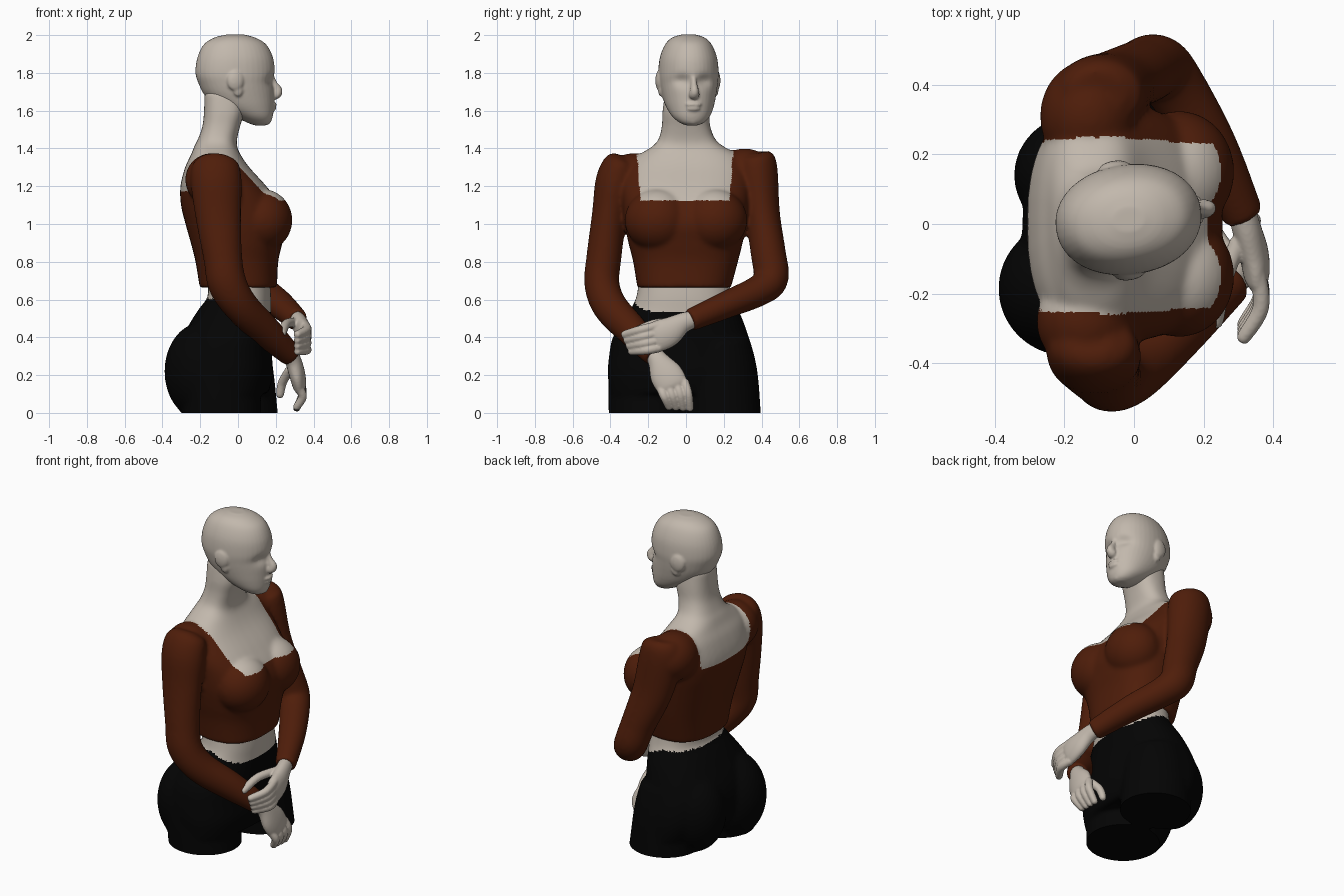
import bpy, bmesh, math
from mathutils import Vector, Matrix


def material(name, rgb):
    m = bpy.data.materials.new(name)
    m.diffuse_color = (*rgb, 1)
    return m


SKIN = material("pale_skin", (0.54, 0.48, 0.415))
BROWN = material("rust_brown_cloth", (0.078, 0.0125, 0.003))
BLACK = material("black_cloth", (0.0012, 0.0012, 0.0012))


def spline(rows, n=6):
    """Catmull-Rom interpolation of rows of numbers."""
    out = []
    for i in range(len(rows) - 1):
        a, b = rows[max(i - 1, 0)], rows[i]
        c, d = rows[i + 1], rows[min(i + 2, len(rows) - 1)]
        for k in range(n):
            t = k / n
            out.append([0.5 * (2 * q + (r - p) * t + (2 * p - 5 * q + 4 * r - s) * t * t
                               + (3 * q - p - 3 * r + s) * t ** 3)
                        for p, q, r, s in zip(a, b, c, d)])
    return out + [list(rows[-1])]


def loft(bm, rings, power=2.0, seg=40):
    """Skin a list of (centre, u axis, v axis) superellipse rings."""
    def bend(w):
        return math.copysign(abs(w) ** (2 / power), w)
    loops = []
    for c, u, v in rings:
        loops.append([bm.verts.new(c + u * bend(math.cos(a)) + v * bend(math.sin(a)))
                      for a in (2 * math.pi * k / seg for k in range(seg))])
    for p, q in zip(loops, loops[1:]):
        for k in range(seg):
            j = (k + 1) % seg
            bm.faces.new((p[k], p[j], q[j], q[k]))
    bm.faces.new(loops[0][::-1])
    bm.faces.new(loops[-1])


def stack(bm, rows, power=2.0):
    """Horizontal sections: z, x min, x max, y min, y max."""
    loft(bm, [(Vector(((a + b) / 2, (c + d) / 2, z)), Vector(((b - a) / 2, 0, 0)),
               Vector((0, (d - c) / 2, 0))) for z, a, b, c, d in spline(rows)], power)


def tube(bm, rows, seg=28):
    """Limb along a path: x, y, z, radius towards x, radius across."""
    pts = spline(rows)
    rings = []
    for i, p in enumerate(pts):
        t = (Vector(pts[min(i + 1, len(pts) - 1)][:3]) - Vector(pts[max(i - 1, 0)][:3])).normalized()
        u = (Vector((1, 0, 0)) - t * t.x).normalized()
        rings.append((Vector(p[:3]), u * p[3], t.cross(u) * p[4]))
    loft(bm, rings, 2.0, seg)


def finger(bm, a, b, c, r):
    end = Vector(c) + (Vector(c) - Vector(b)).normalized() * r * 0.7
    tube(bm, [(*a, r, r), (*b, r, r), (*c, r * 0.85, r * 0.85), (*end, r * 0.3, r * 0.3)], 14)


def ball(bm, centre, size):
    bmesh.ops.create_uvsphere(bm, u_segments=32, v_segments=20, radius=1,
                              matrix=Matrix.Translation(centre) @ Matrix.Diagonal((*size, 1)))


def finish(name, bm, voxel, smooth, mats, rule=None, floor=False):
    """Fuse the overlapping pieces, smooth them, colour faces by rule."""
    bmesh.ops.recalc_face_normals(bm, faces=bm.faces)
    me = bpy.data.meshes.new(name)
    bm.to_mesh(me)
    bm.free()
    ob = bpy.data.objects.new(name, me)
    bpy.context.collection.objects.link(ob)
    bpy.ops.object.select_all(action='DESELECT')
    ob.select_set(True)
    bpy.context.view_layer.objects.active = ob
    m = ob.modifiers.new("fuse", 'REMESH')
    m.mode, m.voxel_size = 'VOXEL', voxel
    s = ob.modifiers.new("soften", 'SMOOTH')
    s.factor, s.iterations = 0.5, smooth
    bpy.ops.object.modifier_apply(modifier="fuse")
    bpy.ops.object.modifier_apply(modifier="soften")
    me = ob.data
    me.materials.clear()
    for mat in mats:
        me.materials.append(mat)
    if floor:
        for v in me.vertices:
            v.co.z = max(v.co.z, 0)
    for p in me.polygons:
        p.material_index = rule(p.center) if rule else 0
    bpy.ops.object.shade_smooth_by_angle(angle=math.radians(50))
    return ob


# Upper body: chest, neck and sleeves, with a square neckline front and back
bm = bmesh.new()
stack(bm, [(0.663, -0.203, 0.207, -0.258, 0.238), (0.8, -0.225, 0.213, -0.28, 0.275),
           (0.9, -0.25, 0.235, -0.305, 0.3), (1.0, -0.278, 0.255, -0.325, 0.322),
           (1.1, -0.302, 0.225, -0.337, 0.337), (1.2, -0.305, 0.15, -0.345, 0.345),
           (1.3, -0.28, 0.06, -0.315, 0.33), (1.365, -0.25, 0.015, -0.25, 0.28),
           (1.41, -0.232, -0.005, -0.18, 0.2), (1.45, -0.212, -0.005, -0.145, 0.155),
           (1.52, -0.188, 0.012, -0.128, 0.128), (1.6, -0.18, 0.035, -0.124, 0.122),
           (1.7, -0.178, 0.03, -0.11, 0.11)], 2.5)
for y in (-0.15, 0.15):
    ball(bm, (0.13, y, 1.02), (0.158, 0.175, 0.165))
ball(bm, (-.14, -.28, 1.235), (.14, .14, .14))
ball(bm, (-.13, .31, 1.255), (.14, .16, .145))
tube(bm, [(-.12, -.33, 1.355, .06, .05), (-.12, -.345, 1.32, .12, .09), (-.115, -.375, 1.22, .135, .105),
          (-.105, -.405, 1.05, .122, .093), (-.08, -.435, .82, .103, .093), (-.055, -.445, .68, .103, .093),
          (.02, -.40, .56, .092, .092), (.15, -.28, .43, .083, .083), (.285, -.165, .3, .06, .06)])
tube(bm, [(-.1, .37, 1.375, .08, .07), (-.1, .375, 1.34, .12, .1), (-.09, .38, 1.25, .132, .108),
          (-.05, .405, 1.05, .122, .093), (.02, .435, .85, .103, .093), (.065, .45, .715, .098, .093),
          (.12, .39, .65, .088, .083), (.22, .22, .575, .078, .073), (.315, .02, .49, .06, .06)])


def neckline(c):
    low = 1.125 if c.x > -0.1 else 1.17
    return int(c.z > low and abs(c.y + 0.005) < 0.235 + 0.08 * (c.z - low))


finish("cropped_top", bm, 0.0095, 18, [BROWN, SKIN], neckline)

# Lower body: bare waist, hips, buttocks and cut-off thighs
bm = bmesh.new()
stack(bm, [(0.74, -.165, .165, -.245, .225), (0.62, -.16, .175, -.262, .242), (0.56, -.2, .175, -.288, .268),
           (0.5, -.24, .175, -.328, .298), (0.4, -.295, .175, -.388, .333), (0.3, -.32, .18, -.408, .362),
           (0.2, -.31, .185, -.415, .378), (0.1, -.25, .16, -.4, .38)], 2.25)
tube(bm, [(-.1, -.19, .36, .19, .19), (-.095, -.2, .2, .21, .21), (-.085, -.203, -.06, .21, .206)])
tube(bm, [(-.02, .16, .36, .18, .18), (-.01, .185, .2, .2, .195), (.01, .2, -.06, .206, .2)])
ball(bm, (-.19, -.185, .22), (.2, .195, .26))
ball(bm, (-.15, .14, .23), (.195, .18, .25))
finish("waist_and_trousers", bm, 0.011, 16, [BLACK, SKIN],
       lambda c: int(c.z > 0.605 - 0.07 * min(max(c.x / 0.15, 0), 1)), floor=True)

# Head: skull and jaw sections, dented eye sockets, then nose, lips and ears
bm = bmesh.new()
stack(bm, [(z, a, b, -w, w) for z, a, b, w in (
    (2.003, -.06, .03, .035), (1.987, -.125, .09, .085), (1.95, -.182, .15, .122), (1.88, -.216, .186, .15),
    (1.8, -.226, .195, .158), (1.74, -.208, .188, .153), (1.68, -.176, .19, .142), (1.62, -.11, .19, .125),
    (1.57, -.02, .185, .1), (1.537, .05, .172, .065), (1.522, .09, .15, .03))], 2.1)
for v in bm.verts:
    if v.co.x > 0.03:
        d = ((abs(v.co.y) - 0.06) / 0.042) ** 2 + ((v.co.z - 1.76) / 0.03) ** 2
        v.co.x -= 0.022 * math.exp(-d)
tube(bm, [(.18, 0, 1.785, .012, .014), (.192, 0, 1.745, .018, .016), (.208, 0, 1.705, .03, .024),
          (.2, 0, 1.68, .024, .028), (.185, 0, 1.665, .01, .015)], 16)
ball(bm, (.186, 0, 1.633), (.02, .042, .012))
ball(bm, (.184, 0, 1.61), (.02, .036, .012))
ball(bm, (.15, 0, 1.55), (.028, .035, .026))
for s in (-1, 1):
    ball(bm, (-.035, s * .153, 1.76), (.045, .02, .055))
    ball(bm, (-.02, s * .147, 1.71), (.026, .014, .035))
bmesh.ops.rotate(bm, cent=(0, 0, 0), matrix=Matrix.Rotation(math.radians(8), 3, 'Z'), verts=bm.verts)
bmesh.ops.translate(bm, vec=(0, .015, 0), verts=bm.verts)
finish("head", bm, 0.007, 4, [SKIN])

# Upper hand, resting across the other wrist
bm = bmesh.new()
tube(bm, [(.305, .05, .5, .04, .045), (.325, -.02, .475, .042, .055), (.345, -.09, .43, .042, .078),
          (.352, -.15, .405, .036, .082), (.352, -.18, .395, .02, .07)])
for i in range(4):
    finger(bm, (.355, -.14, .465 - .04 * i), (.364, -.24 + .01 * i, .44 - .036 * i),
           (.315, -.325 + .012 * i, .415 - .03 * i), .024)
finger(bm, (.3, -.05, .48), (.255, -.17, .47), (.235, -.28, .425), .025)
finish("upper_hand", bm, 0.006, 3, [SKIN])

# Lower hand, hanging down
bm = bmesh.new()
tube(bm, [(.26, -.185, .325, .045, .045), (.29, -.15, .28, .043, .055), (.312, -.11, .21, .042, .085),
          (.325, -.075, .15, .036, .085), (.328, -.06, .12, .02, .07)])
for i in range(4):
    finger(bm, (.325, -.135 + .042 * i, .13 + .013 * i), (.342, -.115 + .042 * i, .085 + .006 * i),
           (.31, -.09 + .037 * i, .03 - .002 * i), .023)
finger(bm, (.275, -.09, .23), (.235, -.03, .16), (.222, -.01, .095), .024)
finish("lower_hand", bm, 0.006, 3, [SKIN], floor=True)
